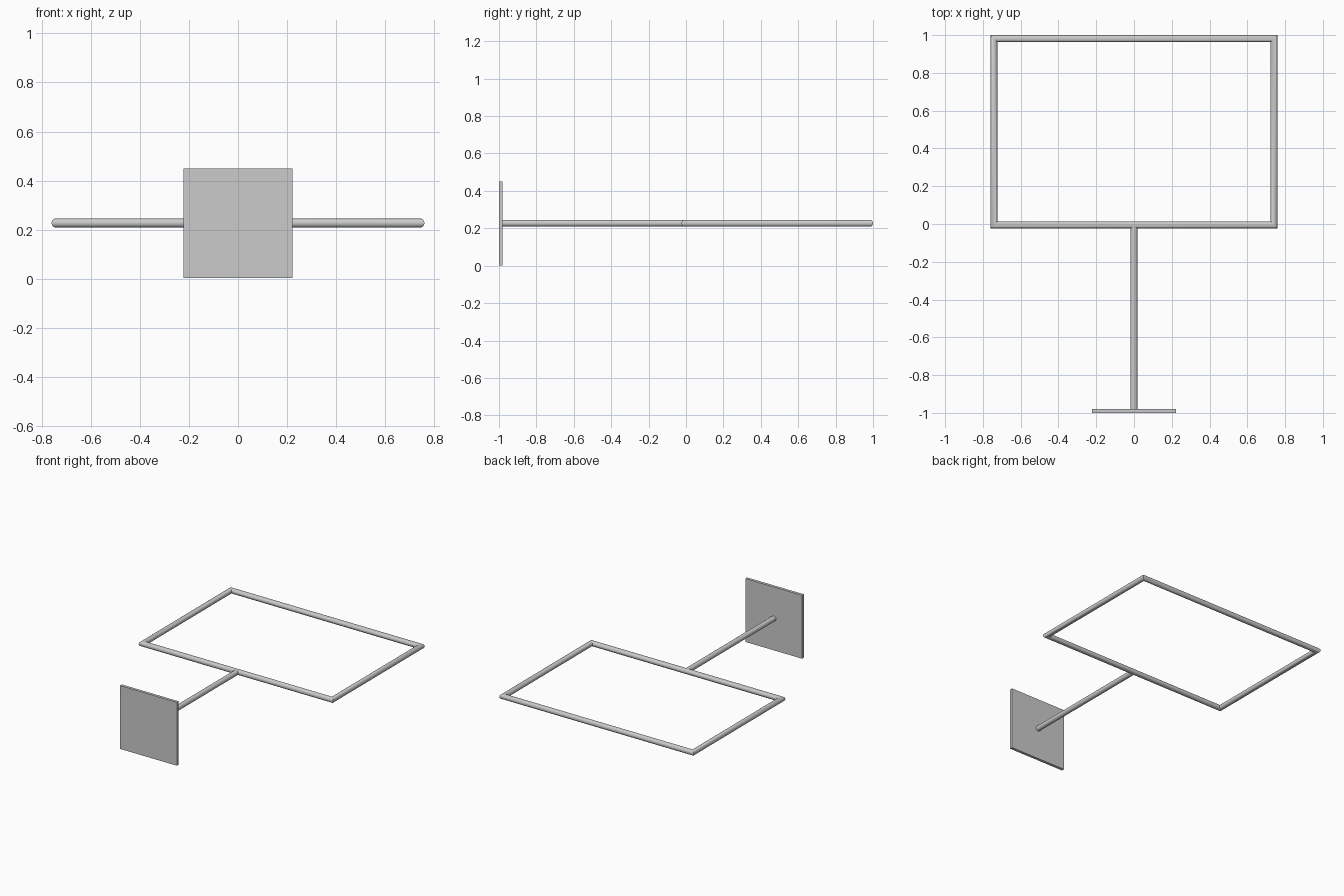
import bpy, bmesh
from math import cos, sin, tau, radians

if "Cube" in bpy.data.objects:
    bpy.data.objects.remove(bpy.data.objects["Cube"])

R, Z, SIDES = 0.0185, 0.227, 24


def finish(bm, name, smooth=True):
    bmesh.ops.recalc_face_normals(bm, faces=bm.faces)
    mesh = bpy.data.meshes.new(name)
    bm.to_mesh(mesh)
    bm.free()
    obj = bpy.data.objects.new(name, mesh)
    bpy.context.collection.objects.link(obj)
    if smooth:
        bpy.ops.object.select_all(action='DESELECT')
        obj.select_set(True)
        bpy.context.view_layer.objects.active = obj
        bpy.ops.object.shade_smooth_by_angle(angle=radians(35))
    return obj


def skin(bm, rings, closed):
    for i in range(len(rings) if closed else len(rings) - 1):
        a, b = rings[i], rings[(i + 1) % len(rings)]
        for k in range(SIDES):
            n = (k + 1) % SIDES
            bm.faces.new((a[k], a[n], b[n], b[k]))


angles = [tau * k / SIDES for k in range(SIDES)]

# Rectangular loop of round tube with mitred corners
bm = bmesh.new()
hx, hy, cy = 0.76 - R, 0.512 - R, 0.488
rings = [[bm.verts.new((sx * (hx + R * cos(a)), cy + sy * (hy + R * cos(a)), Z + R * sin(a)))
          for a in angles]
         for sx, sy in ((-1, -1), (1, -1), (1, 1), (-1, 1))]
skin(bm, rings, True)
finish(bm, "tube_frame")

# Straight arm from the plate to the middle of the loop
bm = bmesh.new()
rings = [[bm.verts.new((R * cos(a), y, Z + R * sin(a))) for a in angles]
         for y in (-0.982, cy - hy)]
skin(bm, rings, False)
for ring in rings:
    bm.faces.new(ring)
finish(bm, "support_arm")

# Square mounting plate
bm = bmesh.new()
bmesh.ops.create_cube(bm, size=1)
bmesh.ops.scale(bm, vec=(0.444, 0.02, 0.448), verts=bm.verts)
bmesh.ops.translate(bm, vec=(0, -0.99, 0.226), verts=bm.verts)
finish(bm, "mounting_plate", smooth=False)
